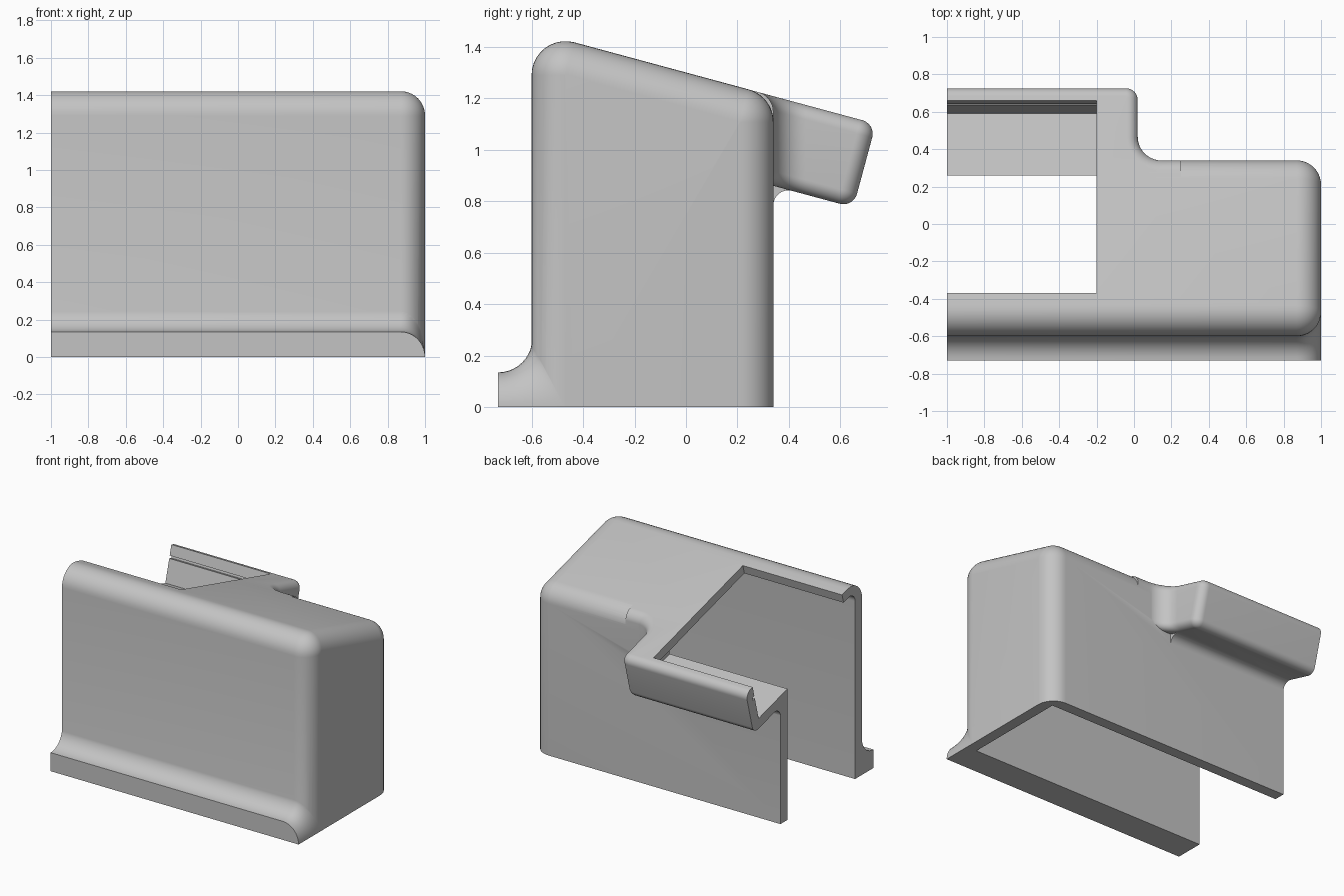
import bpy
import bmesh
from math import sin, cos, tan, pi, atan
from mathutils import Vector

if "Cube" in bpy.data.objects:
    bpy.data.objects.remove(bpy.data.objects["Cube"], do_unlink=True)

SLOPE = 0.27                       # fall of the roof per unit of depth
TILT = atan(SLOPE)
C, S = cos(TILT), sin(TILT)
ROOF = 1.30                        # roof height at y = 0
FAR = -1.1                         # overshoot past the open end, trimmed later
R = 0.13                           # main edge radius
STEPS = 10
QUARTER = [pi / 2 * i / STEPS for i in range(STEPS + 1)]

grey = bpy.data.materials.new("light grey plastic")
grey.use_nodes = True
colour = (0.55, 0.55, 0.55, 1)
grey.diffuse_color = colour
grey.node_tree.nodes["Principled BSDF"].inputs["Base Color"].default_value = colour


def rounded(corners):
    """2D outline from (a, b, radius) corners with arcs of fixed step count."""
    out = []
    for i, (a, b, r) in enumerate(corners):
        p = Vector((a, b))
        if r <= 0:
            out.append(p)
            continue
        u = (Vector(corners[i - 1][:2]) - p).normalized()
        v = (Vector(corners[(i + 1) % len(corners)][:2]) - p).normalized()
        half = u.angle(v) / 2
        mid = (u + v).normalized()
        centre = p + mid * (r / sin(half))
        side = (u - v).normalized()
        sweep = pi / 2 - half
        for k in range(STEPS + 1):
            t = sweep * (1 - 2 * k / STEPS)
            out.append(centre - mid * (r * cos(t)) + side * (r * sin(t)))
    return out


def loft(name, rings):
    """Closed solid through rings of equal point count."""
    bm = bmesh.new()
    loops = [[bm.verts.new(p) for p in ring] for ring in rings]
    n = len(loops[0])
    for a, b in zip(loops, loops[1:]):
        for i in range(n):
            j = (i + 1) % n
            bm.faces.new((a[i], a[j], b[j], b[i]))
    bm.faces.new(loops[0][::-1])
    bm.faces.new(loops[-1])
    bmesh.ops.recalc_face_normals(bm, faces=bm.faces)
    mesh = bpy.data.meshes.new(name)
    bm.to_mesh(mesh)
    bm.free()
    mesh.materials.append(grey)
    obj = bpy.data.objects.new(name, mesh)
    bpy.context.collection.objects.link(obj)
    return obj


def prism(name, outline, x0, x1):
    return loft(name, [[(x, y, z) for y, z in outline] for x in (x0, x1)])


def tilted(x, s, n):
    """Point at x, s along the roof slope and n above it."""
    return (x, C * s + S * n, ROOF - 0.0005 - S * s + C * n)


def tilted_box(name, x0, x1, s0, s1, n0, n1):
    rect = ((s0, n0), (s1, n0), (s1, n1), (s0, n1))
    return loft(name, [[tilted(x, s, n) for s, n in rect] for x in (x0, x1)])


def combine(target, tool, operation):
    mod = target.modifiers.new("combine", "BOOLEAN")
    mod.operation = operation
    mod.solver = "EXACT"
    mod.object = tool
    bpy.context.view_layer.objects.active = target
    bpy.ops.object.modifier_apply(modifier=mod.name)
    bpy.data.objects.remove(tool, do_unlink=True)


# Main housing: sloped profile with a rounded closed end
def body_ring(x, d):
    front, back, r = -0.6 + d, 0.34 - d, R - d + 0.002
    top = ROOF - d / C
    outline = rounded([(front, -0.1, 0), (front, top - SLOPE * front, r),
                       (back, top - SLOPE * back, r), (back, -0.1, 0)])
    return [(x, y, z) for y, z in outline]


housing = loft("housing", [body_ring(FAR, 0)] + [
    body_ring(1 - R + R * sin(a), R * (1 - cos(a))) for a in QUARTER])


# Front foot flange with a concave fillet that runs out round the corner
def flange_ring(x, t):
    tip_y, tip_z = -0.73, 0.135 * cos(t)
    end_y, end_z = -0.598 + R * (1 - cos(t)), 0.265 * cos(t)
    arc = [(x, tip_y + (end_y - tip_y) * sin(p), end_z - (end_z - tip_z) * cos(p))
           for p in QUARTER]
    return [(x, tip_y, -0.1)] + arc + [(x, end_y + 0.03, end_z), (x, end_y + 0.03, -0.1)]


flange = loft("flange", [flange_ring(FAR, 0)] + [
    flange_ring(1 - R + R * sin(a), a) for a in QUARTER])

# Rear ledge: plan outline stacked along the tilt, edges rounded
DEPTH, OUTER = 0.336, 0.764


def ledge_ring(n, d):
    def along(y):
        return (y - S * n) / C
    wall = along(0.339 - d)
    outline = rounded([(FAR, along(0.2), 0), (FAR, OUTER - d, 0),
                       (0.02 - d, OUTER - d, 0.062 - d), (0.02 - d, wall, R + d),
                       (0.25, wall, 0), (0.25, along(0.2), 0)])
    return [tilted(x, s, n) for x, s in outline]


r = 0.055
rings = [ledge_ring(-DEPTH + r * (1 - cos(a)), r * (1 - sin(a))) for a in QUARTER]
rings += [ledge_ring(-r * (1 - cos(a)), r * (1 - sin(a))) for a in reversed(QUARTER)]
ledge = loft("ledge", rings)

# Fillet where the ledge underside meets the back wall
under = prism("ledge_fillet", rounded([
    (0.30, 0.92, 0), (0.46, 0.8285, 0), (0.339, 0.861, 0.06),
    (0.339, 0.74, 0), (0.30, 0.74, 0)]), FAR, -0.03)

for part in (flange, ledge, under):
    combine(housing, part, "UNION")

# Hollow interior, open below and at one end
inner_top = ROOF - 0.065 / C
cavity = prism("cavity", rounded([
    (-0.52, -0.3, 0), (-0.52, inner_top + SLOPE * 0.52, 0.06),
    (0.26, inner_top - SLOPE * 0.26, 0), (0.26, -0.3, 0)]), -1.3, 0.92)

# Roof opening, ledge pocket and the slot in the pocket wall
floor_n, inner_s = -0.264, 0.684
opening = tilted_box("opening", -1.3, -0.2, -0.383, inner_s, floor_n, 0.3)
pocket = tilted_box("pocket", -1.3, -0.05, 0.2, inner_s, floor_n, -0.067)
slot = tilted_box("slot", -1.3, -0.2, inner_s - 0.02, inner_s + 0.025, -0.095, -0.075)

# Flat trims at the open end and the underside
end_trim = prism("end_trim", ((-2, -1), (2, -1), (2, 2), (-2, 2)), -2, -1)
base_trim = prism("base_trim", ((-2, -1), (2, -1), (2, 0), (-2, 0)), -2, 2)

for cutter in (cavity, opening, pocket, slot, end_trim, base_trim):
    combine(housing, cutter, "DIFFERENCE")

# Smooth the rounded edges, keep hard edges crisp
bpy.ops.object.select_all(action="DESELECT")
housing.select_set(True)
bpy.context.view_layer.objects.active = housing
bpy.ops.object.shade_smooth_by_angle(angle=pi / 7)
